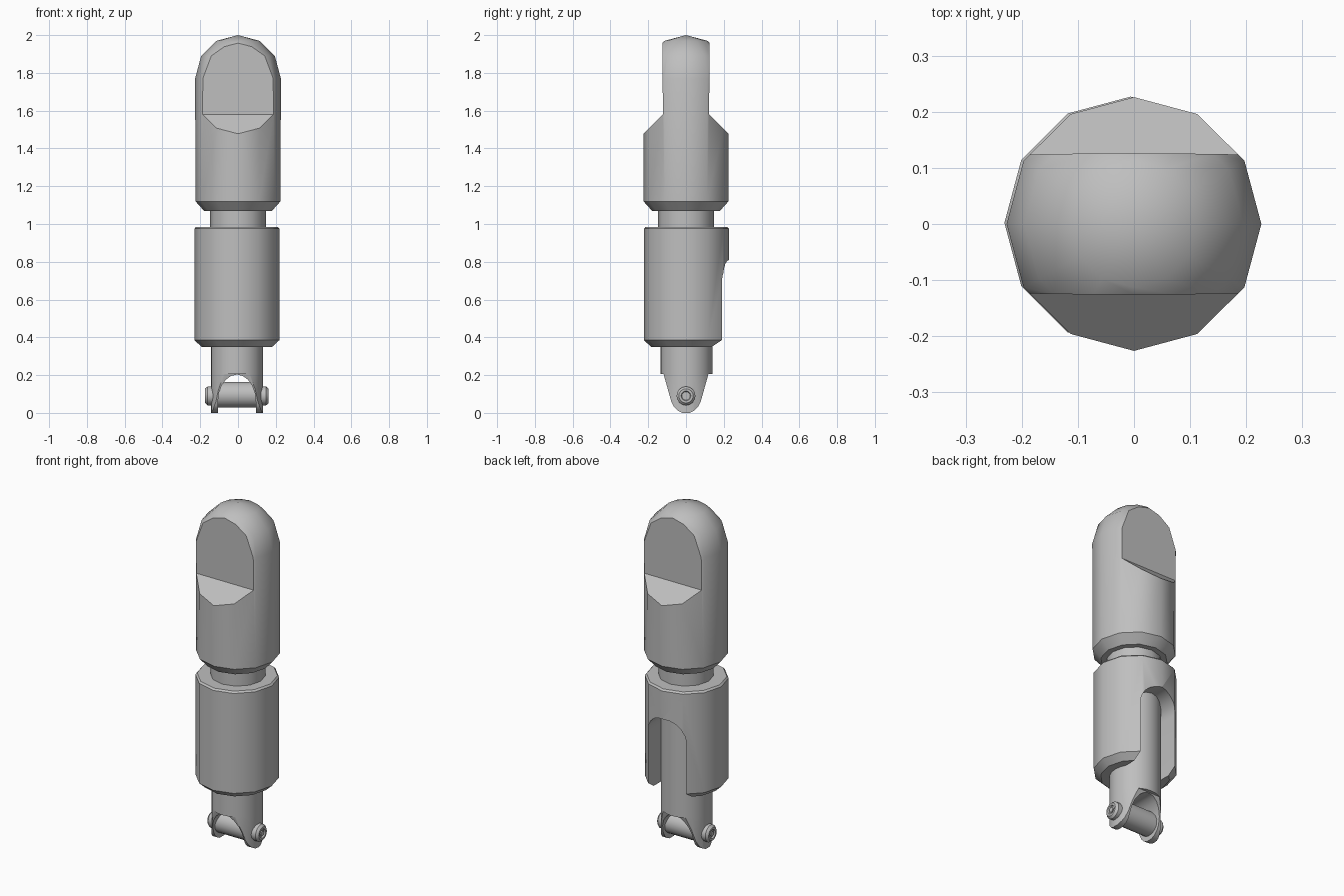
import bpy, bmesh, math
from mathutils import Matrix

cube = bpy.data.objects.get("Cube")
if cube:
    bpy.data.objects.remove(cube)

grey = bpy.data.materials.new("plain grey")
grey.use_nodes = True
colour = (0.52, 0.52, 0.52, 1)
grey.diffuse_color = colour
grey.node_tree.nodes["Principled BSDF"].inputs["Base Color"].default_value = colour


def make(name, bm):
    bmesh.ops.recalc_face_normals(bm, faces=bm.faces[:])
    mesh = bpy.data.meshes.new(name)
    bm.to_mesh(mesh)
    bm.free()
    mesh.materials.append(grey)
    ob = bpy.data.objects.new(name, mesh)
    bpy.context.collection.objects.link(ob)
    return ob


def lathe(name, profile, sides=12, matrix=Matrix()):
    """Spin (radius, height) points around z; zero radius gives a point."""
    bm = bmesh.new()
    rings = []
    for r, z in profile:
        n = sides if r > 0 else 1
        angles = [2 * math.pi * i / sides for i in range(n)]
        rings.append([bm.verts.new((r * math.cos(a), r * math.sin(a), z)) for a in angles])
    for a, b in zip(rings, rings[1:]):
        for i in range(sides):
            quad = [a[i % len(a)], a[(i + 1) % len(a)], b[(i + 1) % len(b)], b[i % len(b)]]
            bm.faces.new(list(dict.fromkeys(quad)))
    for end in (rings[0], rings[-1]):
        if len(end) > 1:
            bm.faces.new(end)
    bm.transform(matrix)
    return make(name, bm)


def prism(points, axis, start, end):
    """Extrude a flat outline along x (points are y, z) or y (points are x, z)."""
    bm = bmesh.new()
    place = (lambda u, v: (start, u, v)) if axis == "x" else (lambda u, v: (u, start, v))
    face = bm.faces.new([bm.verts.new(place(u, v)) for u, v in points])
    moved = bmesh.ops.extrude_face_region(bm, geom=[face])["geom"]
    step = (end - start, 0, 0) if axis == "x" else (0, end - start, 0)
    bmesh.ops.translate(bm, vec=step, verts=[g for g in moved if isinstance(g, bmesh.types.BMVert)])
    return make("cutter", bm)


def mirrored(points):
    return points + [(-u, v) for u, v in reversed(points)]


def arch(cx, half, base, spring, rise, steps=10):
    """Outline with straight legs and an elliptical top."""
    arc = [(cx + half * math.cos(math.pi * i / steps), spring + rise * math.sin(math.pi * i / steps))
           for i in range(steps + 1)]
    return [(cx + half, base)] + arc + [(cx - half, base)]


def activate(ob):
    bpy.ops.object.select_all(action="DESELECT")
    ob.select_set(True)
    bpy.context.view_layer.objects.active = ob


def cut(ob, cutter, operation):
    mod = ob.modifiers.new("cut", "BOOLEAN")
    mod.operation, mod.object, mod.solver = operation, cutter, "EXACT"
    activate(ob)
    bpy.ops.object.modifier_apply(modifier=mod.name)
    bpy.data.objects.remove(cutter)


parts = []

# Domed head, trimmed to a flat tang with sloping shoulders
head = lathe("head", [(0.18, 1.07), (0.225, 1.12), (0.227, 1.77), (0.195, 1.89),
                      (0.113, 1.97), (0, 2.0)])
cut(head, prism(mirrored([(0.3, 1.0), (0.3, 1.405), (0.122, 1.58), (0.127, 2.1)]),
                "x", -0.5, 0.5), "INTERSECT")
parts.append(head)

# Neck between head and barrel
parts.append(lathe("neck", [(0.148, 0.9), (0.148, 1.09)]))

# Barrel with an open, round-topped slot in its back
off = Matrix.Translation((-0.006, 0.002, 0))
barrel = lathe("barrel", [(0.187, 0.35), (0.225, 0.385), (0.225, 0.975), (0.216, 0.985)], 12, off)
cut(barrel, prism(arch(-0.008, 0.122, 0.2, 0.7, 0.11), "y", 0.03, 0.4), "DIFFERENCE")
parts.append(barrel)

# Rod seen inside the slot and below the barrel
parts.append(lathe("rod", [(0.138, 0.205), (0.138, 0.9)], 24, off))

# Fork: tapered, rounded cheeks either side of an arch
fork = lathe("fork", [(0.138, -0.01), (0.138, 0.25)], 24, off)
cut(fork, prism(mirrored([(0.12, 0.21), (0.078, 0.06), (0.065, 0.033), (0.045, 0.013), (0.02, 0.0)]),
                "x", -0.4, 0.4), "INTERSECT")
cut(fork, prism(arch(-0.006, 0.1, -0.1, 0.06, 0.143), "y", -0.4, 0.4), "DIFFERENCE")
parts.append(fork)

# Roller and pin heads across the fork
across = Matrix.Translation((-0.006, 0, 0.096)) @ Matrix.Rotation(math.pi / 2, 4, "Y")
parts.append(lathe("roller", [(0.068, -0.11), (0.068, 0.11)], 16, across))
for side, turn in (("left", 1), ("right", -1)):
    place = Matrix.Translation((-0.006, 0, 0.09)) @ Matrix.Rotation(turn * math.pi / 2, 4, "Y")
    parts.append(lathe(side + "_pin_head",
                       [(0.05, 0.1), (0.05, 0.155), (0.038, 0.168), (0.026, 0.168),
                        (0.022, 0.16), (0.014, 0.16), (0.014, 0.166)], 16, place))

for ob in parts:
    activate(ob)
    bpy.ops.object.shade_smooth_by_angle(angle=math.radians(40))
